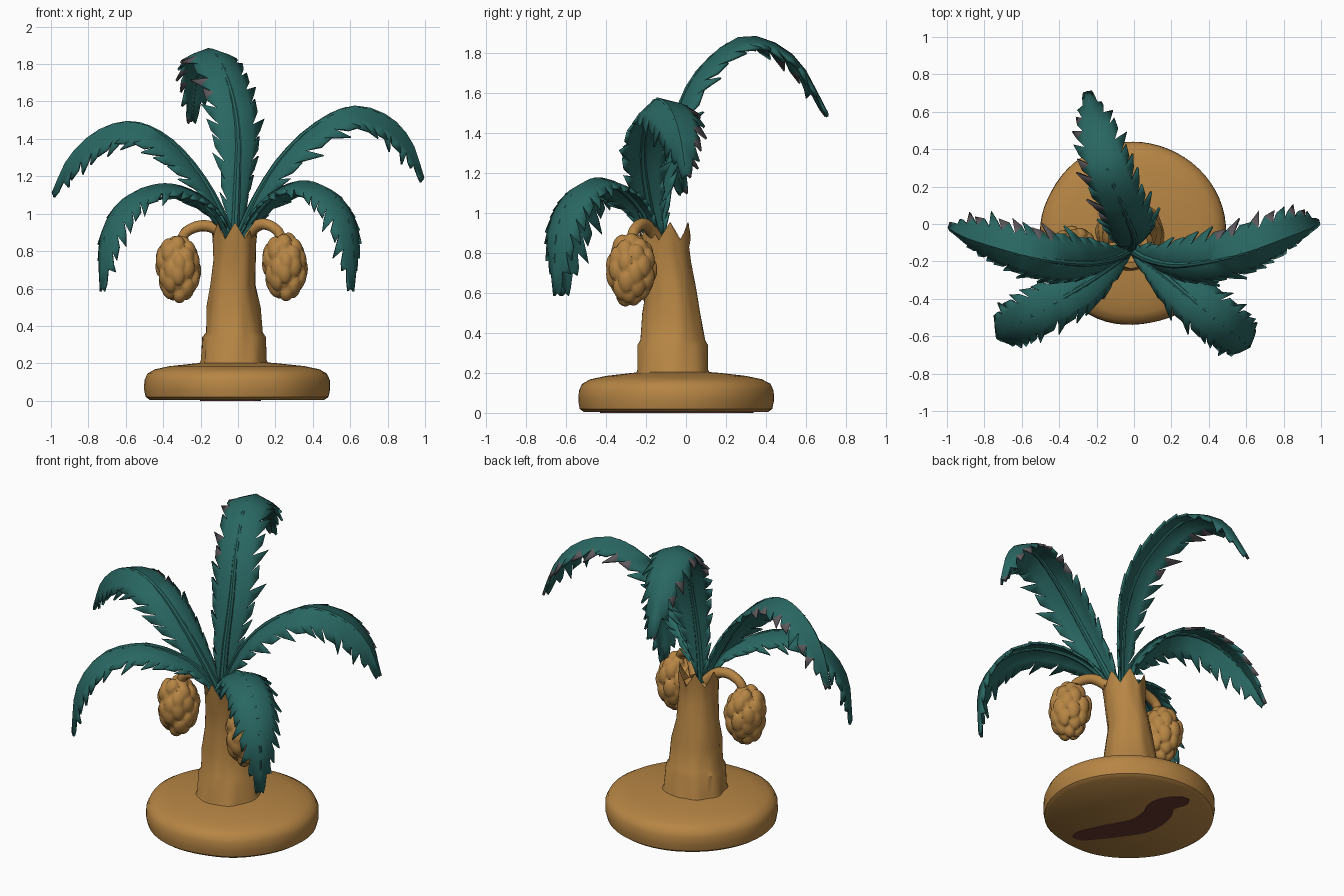
import bpy, bmesh, math
from mathutils import Vector, noise

if "Cube" in bpy.data.objects:
    bpy.data.objects.remove(bpy.data.objects["Cube"])


def material(name, rgb):
    m = bpy.data.materials.new(name)
    m.diffuse_color = (*rgb, 1)
    m.use_nodes = True
    m.node_tree.nodes["Principled BSDF"].inputs["Base Color"].default_value = m.diffuse_color
    return m


TAN = material("tan_clay", (0.47, 0.235, 0.058))
TEAL = material("teal_leaf", (0.022, 0.135, 0.122))
MAROON = material("maroon_patch", (0.14, 0.04, 0.026))
GREY = material("grey_leaf_edge", (0.11, 0.1, 0.11))


def finish(name, bm, mats, angle=40):
    bmesh.ops.recalc_face_normals(bm, faces=bm.faces)
    me = bpy.data.meshes.new(name)
    bm.to_mesh(me)
    bm.free()
    for m in mats:
        me.materials.append(m)
    ob = bpy.data.objects.new(name, me)
    bpy.context.collection.objects.link(ob)
    bpy.ops.object.select_all(action='DESELECT')
    ob.select_set(True)
    bpy.context.view_layer.objects.active = ob
    bpy.ops.object.shade_smooth_by_angle(angle=math.radians(angle))
    return ob


def skin(bm, loops):
    """Bridge a list of vertex rings and cap both ends."""
    for a, b in zip(loops, loops[1:]):
        for i in range(len(a)):
            j = (i + 1) % len(a)
            bm.faces.new((a[i], a[j], b[j], b[i]))
    bm.faces.new(loops[0])
    bm.faces.new(loops[-1])


def lathe(name, rings, n=48, wobble=0.0, spikes=None):
    """Stack of ellipses (z, rx, ry, cx, cy); spikes = {ring index: height}."""
    bm = bmesh.new()
    loops = []
    for k, (z, rx, ry, cx, cy) in enumerate(rings):
        loop = []
        for i in range(n):
            a = math.tau * i / n
            w = 1 + wobble * noise.noise((2 * math.cos(a), 2 * math.sin(a), 5 * z))
            h = 0
            if spikes and k in spikes:
                h = spikes[k] * (1 - abs(2 * ((a / math.tau * 7 + 0.25) % 1) - 1))
            loop.append(bm.verts.new((cx + rx * w * math.cos(a), cy + ry * w * math.sin(a), z + h)))
        loops.append(loop)
    skin(bm, loops)
    return finish(name, bm, [TAN])


def spline(pts, t):
    """Catmull-Rom point at t in 0..1."""
    p = [Vector(q) for q in pts]
    p = [2 * p[0] - p[1]] + p + [2 * p[-1] - p[-2]]
    x = min(max(t, 0), 1) * (len(pts) - 1)
    i = min(int(x), len(pts) - 2)
    u = x - i
    a, b, c, d = p[i:i + 4]
    return 0.5 * (2 * b + (c - a) * u + (2 * a - 5 * b + 4 * c - d) * u * u
                  + (3 * b - a - 3 * c + d) * u ** 3)


def tube(name, pts, r0, r1, mat, steps=18, sides=8):
    bm = bmesh.new()
    loops = []
    for k in range(steps + 1):
        t = k / steps
        c = spline(pts, t)
        d = (spline(pts, t + 0.02) - spline(pts, t - 0.02)).normalized()
        u = d.cross(Vector((0.3, 0.95, 0.1))).normalized()
        v = d.cross(u)
        r = r0 + (r1 - r0) * t
        loops.append([bm.verts.new(c + r * (u * math.cos(math.tau * i / sides) + v * math.sin(math.tau * i / sides)))
                      for i in range(sides)])
    skin(bm, loops)
    return finish(name, bm, [mat])


def frond(name, pts, width, roll=0.0, droop=0.4, grey_side=0, teeth=17):
    """Arched, roof-shaped leaf with forward-swept teeth on both edges."""
    h = Vector(pts[-1]) - Vector(pts[0])
    side0 = Vector((h.y, -h.x, 0)).normalized()

    def at(t, s, w):
        d = (spline(pts, t + 0.02) - spline(pts, t - 0.02)).normalized()
        side = (side0 - d * side0.dot(d)).normalized()
        a = 0.1 + droop * min(t * 1.6, 1) + 0.25 * w + s * roll
        prof = min(1, 0.2 + 2.4 * t) * (1 - 0.85 * max(0, (t - 0.6) / 0.4) ** 2.6)
        return spline(pts, t) + w * width * prof * (s * math.cos(a) * side - math.sin(a) * side.cross(d))

    bm = bmesh.new()
    mid = [bm.verts.new(spline(pts, i / teeth)) for i in range(teeth + 1)]
    for s in (-1, 1):
        edge = [bm.verts.new(at(i / teeth, s, 0.58)) for i in range(teeth)]
        edge.append(bm.verts.new(at(1, s, 0.25)))
        for i in range(teeth):
            bm.faces.new((mid[i], mid[i + 1], edge[i + 1], edge[i]))
            t = i / teeth
            reach = 1.04 + 0.16 * math.sin(i * 2.7 + s)
            # Teeth are pushed straight forward so they stay spiky around the bend
            d = (spline(pts, t + 0.08) - spline(pts, t)).normalized()
            root = at((i + 0.75) / teeth, s, 0.9)
            belly = bm.verts.new(root)
            tip = bm.verts.new(at((i + 1.0) / teeth, s, reach) + d * (0.05 if t < 0.85 else 0.015))
            bm.faces.new((edge[i], edge[i + 1], belly))
            point = bm.faces.new((edge[i + 1], tip, belly))
            # Greyed tooth points along one outer edge
            if s == grey_side and i > teeth * 0.4 and i % 3:
                point.material_index = 1
    ob = finish(name, bm, [TEAL, GREY], 50)
    sol = ob.modifiers.new("thickness", 'SOLIDIFY')
    sol.thickness = 0.014
    sol.offset = 0
    tube(name + "_rib", [Vector(p) - Vector((0, 0, 0.008)) for p in pts], 0.024, 0.005, TEAL)


def fruit(name, centre, stem):
    """Lumpy hanging bunch: ellipsoid raised into uneven round bumps."""
    bumps = []
    for i in range(38):
        z = 1 - 2 * (i + 0.5) / 38
        a = i * 2.39996 + 0.25 * math.sin(i * 5.1)
        r = math.sqrt(1 - z * z)
        bumps.append((Vector((r * math.cos(a), r * math.sin(a), z)), 0.03 * math.sin(i * 3.7)))
    bm = bmesh.new()
    bmesh.ops.create_icosphere(bm, subdivisions=5, radius=1)
    for v in bm.verts:
        n = v.co.normalized()
        k = 0.84 + max(e + 0.18 * math.sqrt(max(0, 1 - ((n - b).length / 0.36) ** 2)) for b, e in bumps)
        taper = 1 + 0.06 * n.z
        v.co = Vector(centre) + Vector((n.x * 0.121 * taper, n.y * 0.126 * taper, n.z * 0.183)) * k
    finish(name, bm, [TAN], 60)
    tube(name + "_stem", stem, 0.034, 0.026, TAN, sides=12)


# Round base slab
cx, cy = -0.005, -0.05
lathe("base", [(0.004, 0.465, 0.46, cx, cy), (0.02, 0.488, 0.482, cx, cy), (0.06, 0.496, 0.49, cx, cy),
               (0.11, 0.494, 0.488, cx, cy), (0.145, 0.478, 0.472, cx, cy), (0.168, 0.44, 0.43, cx, cy),
               (0.185, 0.36, 0.35, cx, cy), (0.2, 0.22, 0.22, cx, cy), (0.208, 0.12, 0.12, cx, cy)], 64, 0.012)

# Tapered trunk with a collar at the foot and a jagged, hollow top
lathe("trunk", [(0.17, 0.20, 0.20, -0.02, -0.065), (0.215, 0.175, 0.177, -0.02, -0.065),
                (0.34, 0.172, 0.174, -0.02, -0.065), (0.365, 0.152, 0.16, -0.02, -0.065),
                (0.5, 0.138, 0.143, -0.025, -0.07), (0.62, 0.121, 0.124, -0.028, -0.075),
                (0.75, 0.115, 0.12, -0.02, -0.095), (0.83, 0.115, 0.12, -0.018, -0.105),
                (0.865, 0.122, 0.128, -0.016, -0.108), (0.84, 0.09, 0.095, -0.016, -0.11),
                (0.83, 0.03, 0.03, -0.016, -0.11)], 56, 0.09, {8: 0.09})

# Two hanging fruit bunches
fruit("left_fruit", (-0.32, -0.14, 0.705),
      [(-0.06, -0.12, 0.86), (-0.12, -0.13, 0.92), (-0.2, -0.14, 0.935), (-0.28, -0.14, 0.9), (-0.31, -0.14, 0.83)])
fruit("right_fruit", (0.25, -0.275, 0.715),
      [(0.03, -0.14, 0.86), (0.08, -0.18, 0.92), (0.14, -0.22, 0.945), (0.21, -0.26, 0.91), (0.24, -0.275, 0.84)])

# Five fronds
frond("back_frond", [(-0.02, -0.13, 0.85), (-0.005, -0.115, 1.15), (0.0, -0.06, 1.45), (-0.05, 0.06, 1.71),
                     (-0.14, 0.29, 1.88), (-0.21, 0.54, 1.78), (-0.25, 0.705, 1.5)], 0.16, 0, 0.1, -1)
frond("right_frond", [(-0.01, -0.14, 0.85), (0.08, -0.19, 1.06), (0.22, -0.22, 1.29), (0.4, -0.2, 1.47),
                      (0.6, -0.15, 1.57), (0.79, -0.08, 1.525), (0.92, -0.03, 1.39), (0.99, 0.0, 1.19)],
      0.17, 0.28, 0.3, -1)
frond("left_frond", [(-0.02, -0.14, 0.85), (-0.12, -0.19, 1.08), (-0.25, -0.21, 1.28), (-0.4, -0.2, 1.425),
                     (-0.57, -0.17, 1.49), (-0.75, -0.12, 1.44), (-0.9, -0.07, 1.3), (-0.99, -0.02, 1.11)],
      0.17, -0.28, 0.3, 1)
frond("front_left_frond", [(-0.03, -0.15, 0.85), (-0.12, -0.22, 1.02), (-0.26, -0.32, 1.125), (-0.42, -0.42, 1.155),
                           (-0.6, -0.52, 1.08), (-0.71, -0.59, 0.88), (-0.73, -0.61, 0.6)], 0.155, -0.05, 0.12)
frond("front_right_frond", [(0.0, -0.15, 0.85), (0.1, -0.22, 1.02), (0.23, -0.33, 1.135), (0.38, -0.46, 1.17),
                            (0.52, -0.57, 1.09), (0.61, -0.65, 0.89), (0.61, -0.65, 0.6)], 0.155, 0.05, 0.12)

# Painted patch under the base: a bent band with rounded ends
path = [(-0.34, -0.19), (-0.12, -0.14), (0.06, -0.09), (0.16, 0.02), (0.21, 0.13), (0.36, 0.18)]
path = [Vector(((v - u) / math.sqrt(2) + cx, (u + v) / math.sqrt(2) + cy, 0)) for u, v in path]
bm = bmesh.new()
rows = []
for i in range(33):
    t = i / 32
    d = (spline(path, t + 0.03) - spline(path, t - 0.03)).normalized()
    off = Vector((-d.y, d.x, 0)) * (0.01 + 0.075 * math.sin(math.pi * t) ** 0.3)
    rows.append([bm.verts.new(spline(path, t) + s * off) for s in (-1, 1)])
for a, b in zip(rows, rows[1:]):
    bm.faces.new((a[0], a[1], b[1], b[0]))
slab = bmesh.ops.extrude_face_region(bm, geom=bm.faces[:])
bmesh.ops.translate(bm, vec=(0, 0, 0.006), verts=[g for g in slab["geom"] if isinstance(g, bmesh.types.BMVert)])
finish("underside_patch", bm, [MAROON])
